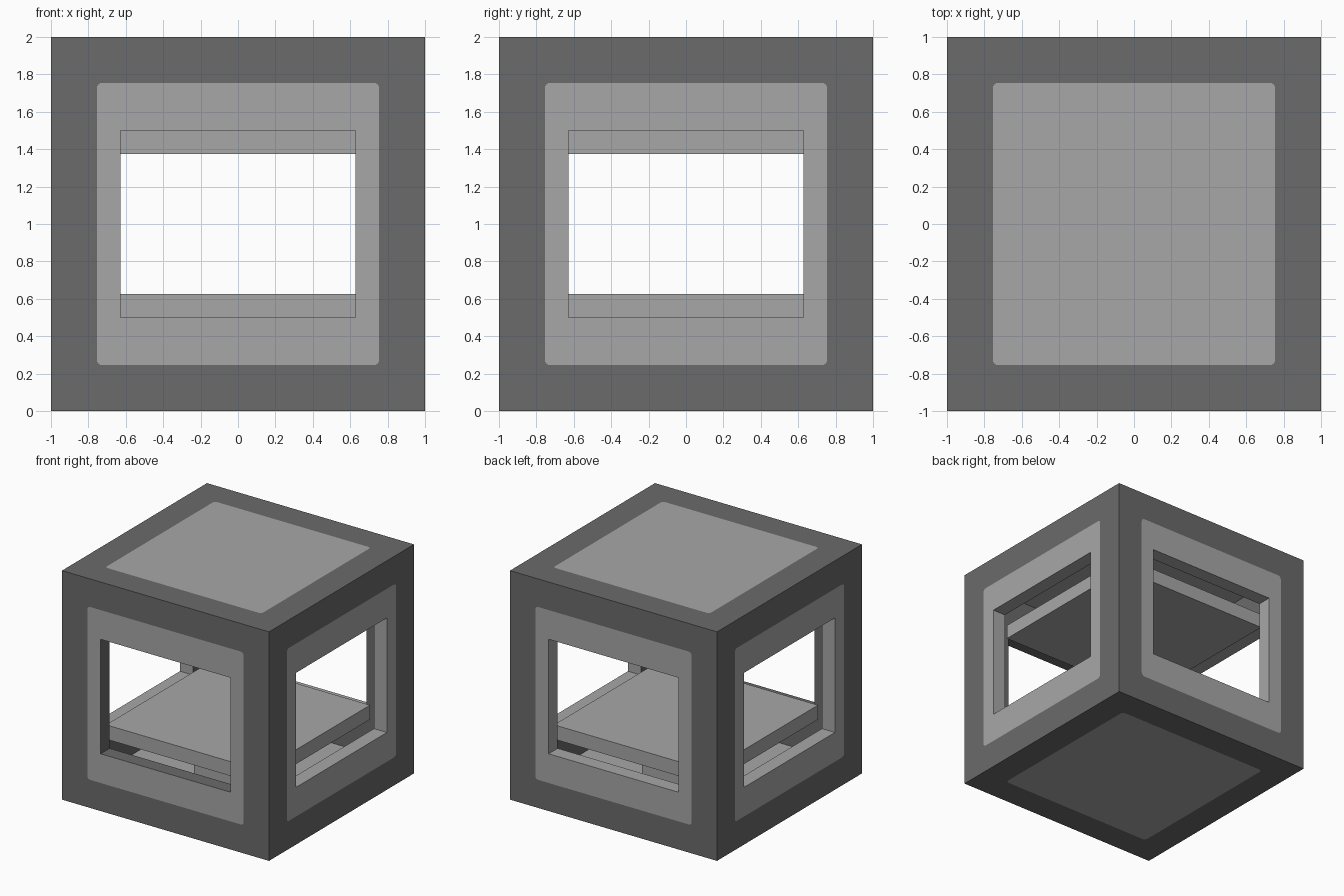
import bpy, bmesh, math
from mathutils import Matrix, Vector

cube = bpy.data.objects.get("Cube")
if cube:
    bpy.data.objects.remove(cube, do_unlink=True)

OUT, INN = 1.0, 0.875          # outer and inner wall distance from the centre
PANEL, RADIUS = 0.755, 0.03    # pale panel half width and corner radius
WIN_U, WIN_V = 0.627, 0.5      # window half sizes


def material(name, value):
    m = bpy.data.materials.new(name)
    m.use_nodes = True
    col = (value, value, value, 1)
    m.diffuse_color = col
    bsdf = m.node_tree.nodes["Principled BSDF"]
    bsdf.inputs["Base Color"].default_value = col
    return m


MATS = [material("dark_grey", 0.145), material("light_grey", 0.388)]
DARK, LIGHT = 0, 1
SIGNS = [(-1, -1), (1, -1), (1, 1), (-1, 1)]


def rect(w, h):
    """Four corners, one point each, counter-clockwise."""
    return [[(sx * w, sy * h)] for sx, sy in SIGNS]


def rounded(w, r, steps=4):
    """Four corners, each a small arc of points."""
    loop = []
    for i, (sx, sy) in enumerate(SIGNS):
        angles = [math.radians(180 + 90 * i + 90 * k / steps) for k in range(steps + 1)]
        loop.append([(sx * (w - r) + r * math.cos(a), sy * (w - r) + r * math.sin(a))
                     for a in angles])
    return loop


def finish(bm, name):
    bmesh.ops.remove_doubles(bm, verts=bm.verts, dist=1e-5)
    mesh = bpy.data.meshes.new(name)
    bm.to_mesh(mesh)
    bm.free()
    for m in MATS:
        mesh.materials.append(m)
    ob = bpy.data.objects.new(name, mesh)
    bpy.context.collection.objects.link(ob)
    return ob


def wall(name, rotation, window, reveal=LIGHT):
    """One side of the box, built facing -y and then turned into place."""
    bm = bmesh.new()

    def face(points, mat):
        f = bm.faces.new([bm.verts.new((u, -d, v)) for u, v, d in points])
        f.material_index = mat

    def fill(points, d, mat, flip=False):
        pts = [(u, v, d) for u, v in points]
        face(pts[::-1] if flip else pts, mat)

    def ring(outer, inner, d, mat, flip=False):
        for i in range(4):
            j = (i + 1) % 4
            fill([outer[i][-1], outer[j][0], inner[j][0], inner[i][-1]], d, mat, flip)
            corner = outer[i] + inner[i][::-1]
            if len(corner) > 2:
                fill(corner, d, mat, flip)

    panel, hole = rounded(PANEL, RADIUS), rect(WIN_U, WIN_V)
    ring(rect(OUT, OUT), panel, OUT, DARK)
    if window:
        ring(panel, hole, OUT, LIGHT)
        ring(rect(INN, INN), hole, INN, DARK, flip=True)
        # window reveals
        for i in range(4):
            a, b = hole[i][0], hole[(i + 1) % 4][0]
            face([(*a, OUT), (*b, OUT), (*b, INN), (*a, INN)], reveal)
    else:
        fill([p for c in panel for p in c], OUT, LIGHT)
        fill([c[0] for c in rect(INN, INN)], INN, LIGHT, flip=True)

    bm.transform(Matrix.Translation((0, 0, 1)) @ rotation)
    return finish(bm, name)


def box(name, half, z0, z1):
    bm = bmesh.new()
    bmesh.ops.create_cube(bm, size=1)
    bmesh.ops.scale(bm, verts=bm.verts, vec=Vector((2 * half, 2 * half, z1 - z0)))
    bmesh.ops.translate(bm, verts=bm.verts, vec=Vector((0, 0, (z0 + z1) / 2)))
    for f in bm.faces:
        f.material_index = LIGHT
    return finish(bm, name)


# Four windowed walls; the front one has dark window reveals
for k, side in enumerate(("front", "left", "back", "right")):
    wall(side + "_wall", Matrix.Rotation(math.radians(90 * k), 4, "Z"), True,
         DARK if side == "front" else LIGHT)

# Closed roof and floor
wall("roof", Matrix.Rotation(math.radians(-90), 4, "X"), False)
wall("floor", Matrix.Rotation(math.radians(90), 4, "X"), False)

# Press plates on square posts, one from below and one from above
box("lower_post", 0.25, 0.125, 0.5)
box("lower_plate", 0.75, 0.5, 0.625)
box("upper_post", 0.25, 1.5, 1.875)
box("upper_plate", 0.75, 1.375, 1.5)
